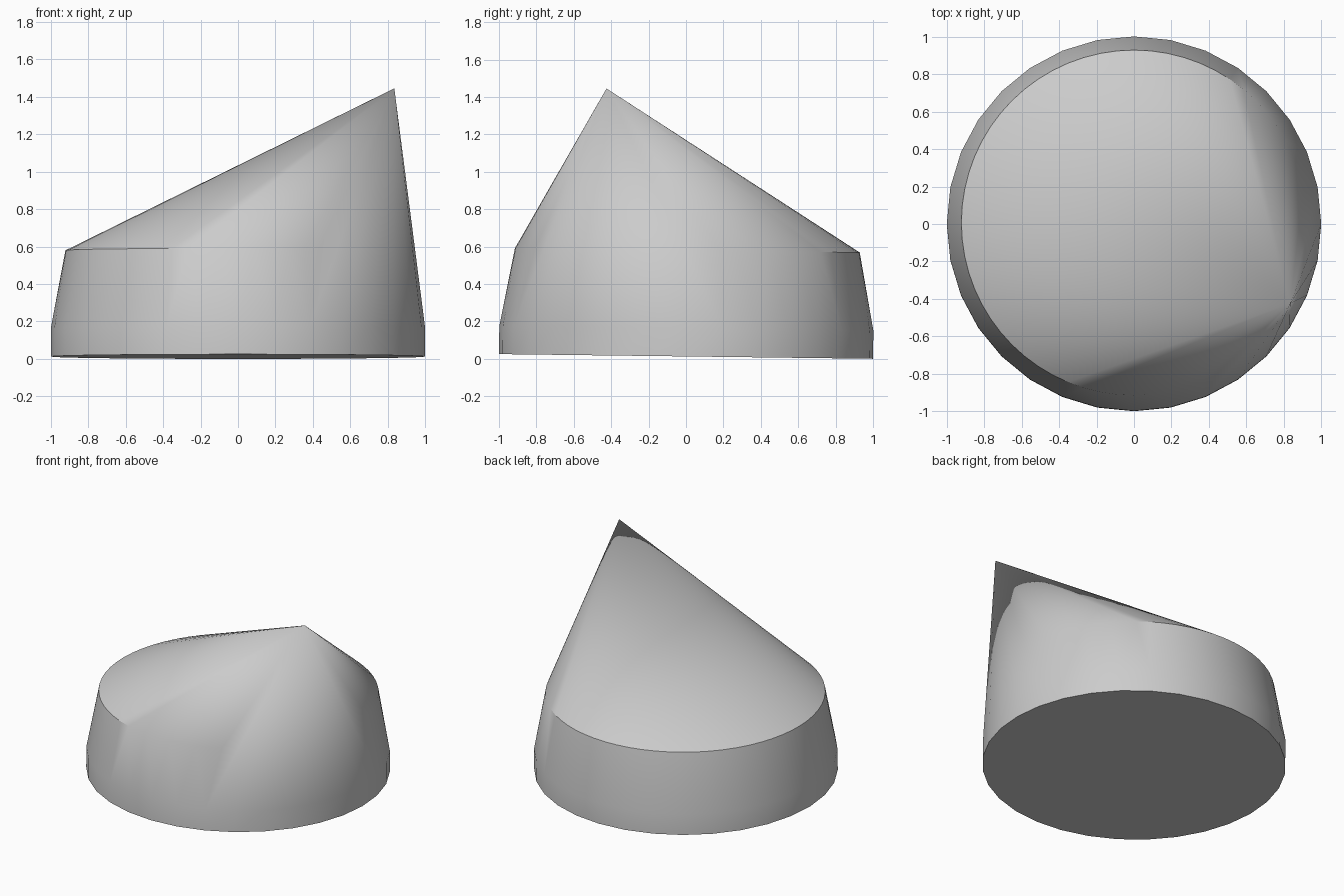
import bpy
import bmesh
from math import cos, sin, tau, radians
from mathutils import Matrix

# Remove the default cube
cube = bpy.data.objects.get("Cube")
if cube:
    bpy.data.objects.remove(cube, do_unlink=True)

# Plain grey material
grey = bpy.data.materials.new("plain grey")
grey.use_nodes = True
colour = (0.6, 0.6, 0.6, 1)
grey.diffuse_color = colour
grey.node_tree.nodes["Principled BSDF"].inputs["Base Color"].default_value = colour


def add_ring(bm, radius, z, sides):
    """Add a horizontal circle of loose points."""
    for i in range(sides):
        a = tau * i / sides
        bm.verts.new((radius * cos(a), radius * sin(a), z))


# Round base, tapered shoulder and off-centre peak, wrapped in one tight skin
bm = bmesh.new()
add_ring(bm, 1.0, 0.0, 32)
add_ring(bm, 1.0, 0.15, 32)
add_ring(bm, 0.922, 0.567, 64)
bm.verts.new((0.835, -0.443, 1.427))
bmesh.ops.convex_hull(bm, input=bm.verts[:])
bmesh.ops.delete(bm, geom=[v for v in bm.verts if not v.link_faces], context='VERTS')
bmesh.ops.dissolve_limit(bm, angle_limit=radians(0.1), verts=bm.verts[:], edges=bm.edges[:])

# The body leans back very slightly
lean = Matrix.Translation((0, 0, 0.0125)) @ Matrix.Rotation(-0.0125, 4, 'X')
bmesh.ops.transform(bm, matrix=lean, verts=bm.verts[:])
bmesh.ops.recalc_face_normals(bm, faces=bm.faces[:])

mesh = bpy.data.meshes.new("slanted_cone_body")
bm.to_mesh(mesh)
bm.free()
mesh.materials.append(grey)
body = bpy.data.objects.new("slanted_cone_body", mesh)
bpy.context.collection.objects.link(body)

# Smooth sides with a crisp rim and bottom edge
bpy.ops.object.select_all(action='DESELECT')
body.select_set(True)
bpy.context.view_layer.objects.active = body
bpy.ops.object.shade_smooth_by_angle(angle=radians(30))
